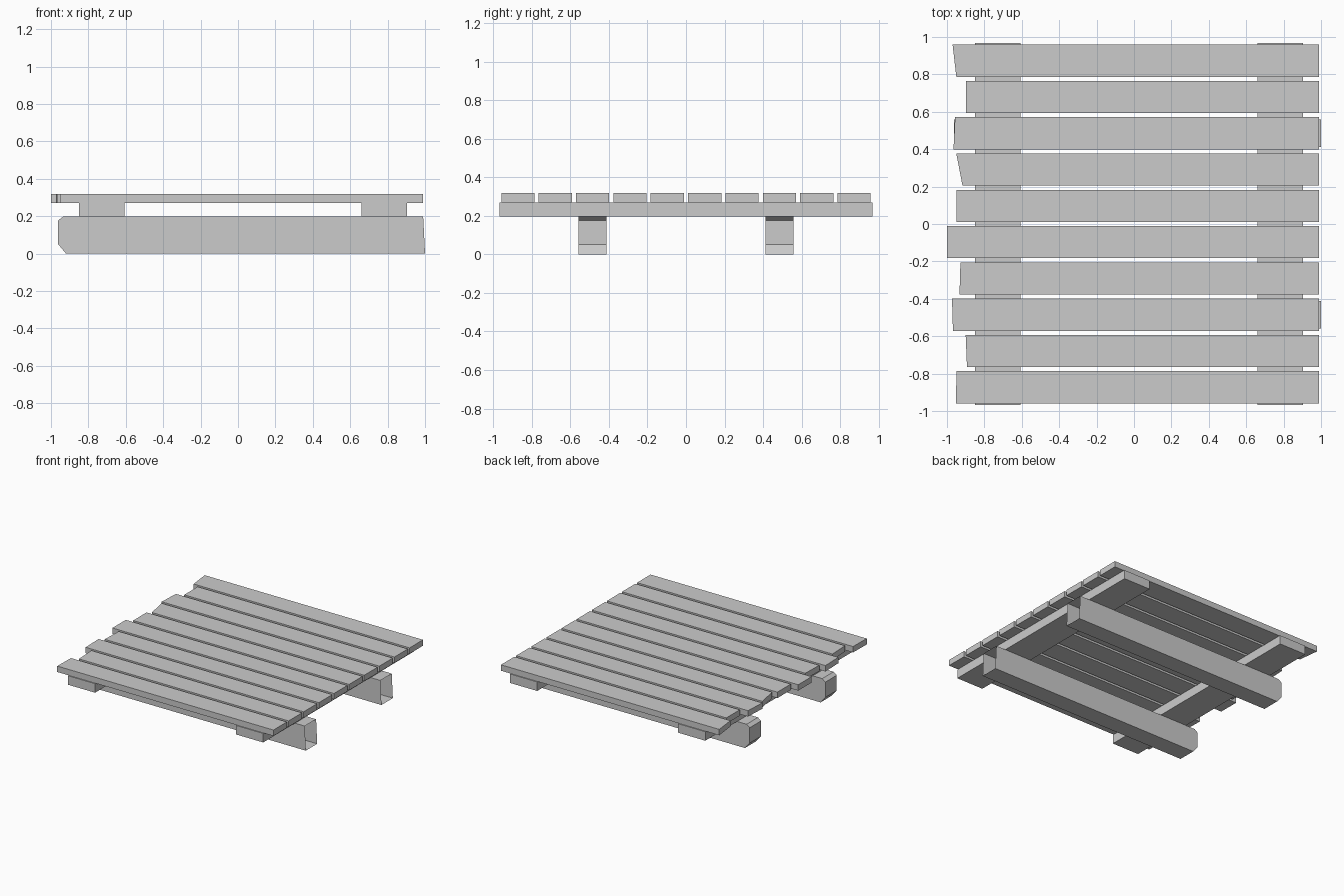
import bpy
import bmesh

cube = bpy.data.objects.get("Cube")
if cube:
    bpy.data.objects.remove(cube, do_unlink=True)

wood = bpy.data.materials.new("grey_wood")
wood.use_nodes = True
wood.diffuse_color = (0.6, 0.6, 0.6, 1)
wood.node_tree.nodes["Principled BSDF"].inputs["Base Color"].default_value = (0.6, 0.6, 0.6, 1)


def prism(name, outline, offset, open_end=False):
    """Extrude a closed outline by offset; open_end drops the wall facing +x."""
    bm = bmesh.new()
    base = bm.faces.new([bm.verts.new(p) for p in outline])
    ext = bmesh.ops.extrude_face_region(bm, geom=[base], use_keep_orig=True)
    verts = [v for v in ext["geom"] if isinstance(v, bmesh.types.BMVert)]
    bmesh.ops.translate(bm, verts=verts, vec=offset)
    bmesh.ops.recalc_face_normals(bm, faces=bm.faces)
    if open_end:
        ends = [f for f in bm.faces if f.normal.x > 0.9]
        bmesh.ops.delete(bm, geom=ends, context='FACES_ONLY')
    mesh = bpy.data.meshes.new(name)
    bm.to_mesh(mesh)
    bm.free()
    mesh.materials.append(wood)
    obj = bpy.data.objects.new(name, mesh)
    bpy.context.collection.objects.link(obj)


BEAM_TOP, RAIL_TOP, SLAT_TOP = 0.197, 0.27, 0.318

# Two ground beams: chamfered at one end, open and slightly slanted at the other
profile = [(-0.92, 0), (1.0, 0), (0.99, BEAM_TOP), (-0.935, BEAM_TOP),
           (-0.963, 0.176), (-0.963, 0.052)]
for name, y in (("front_beam", -0.558), ("back_beam", 0.412)):
    prism(name, [(x, y, z) for x, z in profile], (0, 0.146, 0), open_end=True)

# Two cross rails resting on the beams
for name, x0, x1 in (("right_rail", -0.85, -0.607), ("left_rail", 0.66, 0.903)):
    prism(name, [(x0, -0.967, BEAM_TOP), (x1, -0.967, BEAM_TOP),
                 (x1, 0.967, BEAM_TOP), (x0, 0.967, BEAM_TOP)],
          (0, 0, RAIL_TOP - BEAM_TOP))

# Deck slats from front to back, with ragged right ends (front x, back x)
ragged = [(-0.952, -0.949), (-0.893, -0.9), (-0.968, -0.973), (-0.933, -0.928),
          (-1.0, -1.0), (-0.949, -0.949), (-0.917, -0.95), (-0.965, -0.957),
          (-0.898, -0.898), (-0.95, -0.97)]
WIDTH, STEP = 0.172, 0.194
for i, (front, back) in enumerate(ragged):
    y0 = -0.959 + i * STEP
    y1 = y0 + WIDTH
    prism(f"slat_{i + 1}", [(front, y0, RAIL_TOP), (0.99, y0, RAIL_TOP),
                            (0.99, y1, RAIL_TOP), (back, y1, RAIL_TOP)],
          (0, 0, SLAT_TOP - RAIL_TOP))
